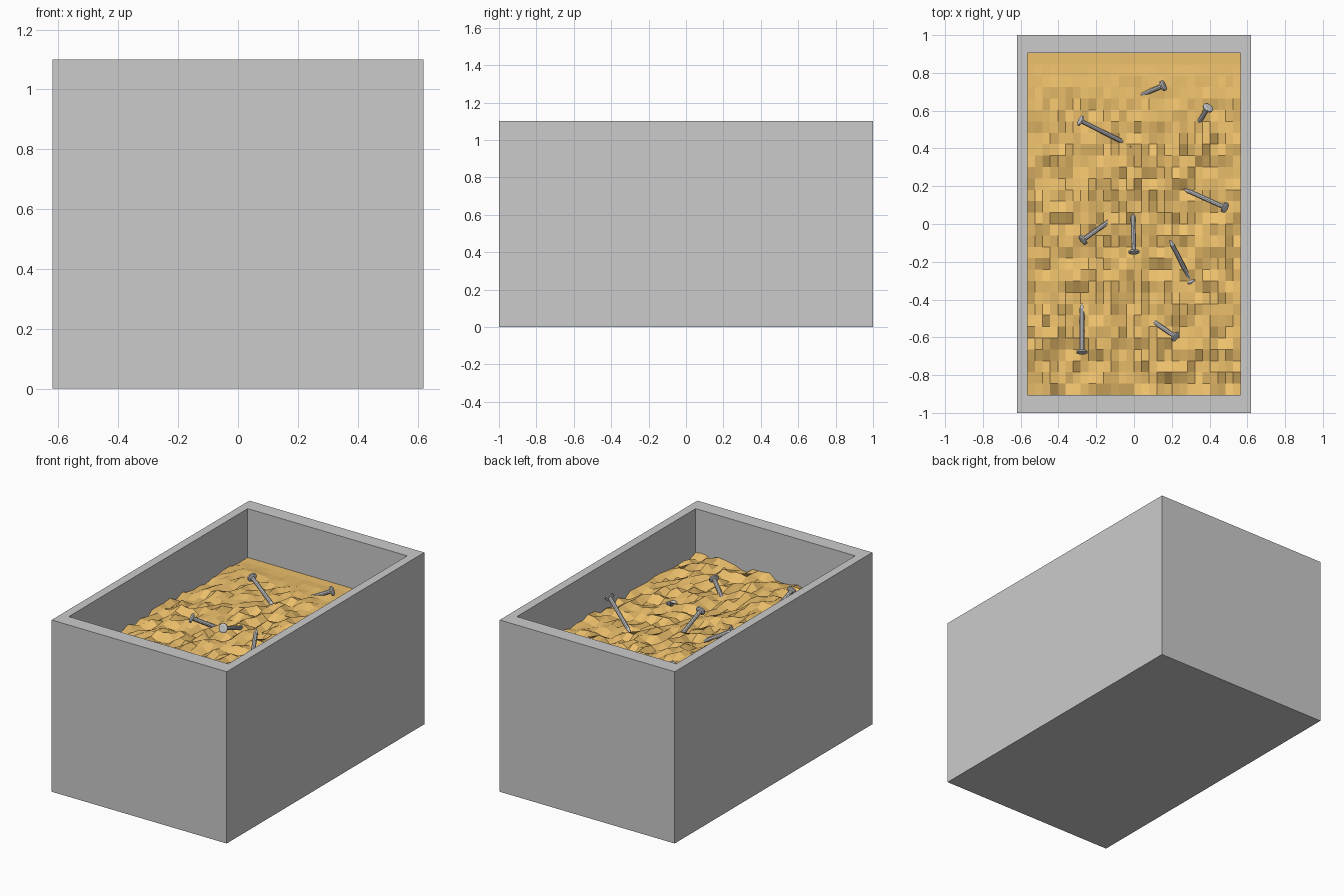
import bpy, bmesh, random
from mathutils import Vector, noise

if "Cube" in bpy.data.objects:
    bpy.data.objects.remove(bpy.data.objects["Cube"])

random.seed(4)


def make_object(name, bm, mat=None):
    bmesh.ops.recalc_face_normals(bm, faces=bm.faces)
    mesh = bpy.data.meshes.new(name)
    bm.to_mesh(mesh)
    bm.free()
    obj = bpy.data.objects.new(name, mesh)
    bpy.context.collection.objects.link(obj)
    if mat:
        mesh.materials.append(mat)
    return obj


# Open crate: cube with the top inset and pushed down to form walls and floor
X, Y, H = 0.62, 1.0, 1.1
IX, IY, FLOOR = 0.565, 0.905, 0.06
bm = bmesh.new()
rings = [[bm.verts.new((sx * x, sy * y, z)) for sx, sy in ((-1, -1), (1, -1), (1, 1), (-1, 1))]
         for x, y, z in ((X, Y, 0), (X, Y, H), (IX, IY, H), (IX, IY, FLOOR))]
for a, b in zip(rings, rings[1:]):
    for i in range(4):
        j = (i + 1) % 4
        bm.faces.new((a[i], a[j], b[j], b[i]))
bm.faces.new(rings[0])
bm.faces.new(rings[-1])
make_object("crate", bm)

# Rough filling: a grid with random heights that flattens towards the back
sawdust_mat = bpy.data.materials.new("sawdust_orange")
sawdust_mat.diffuse_color = (0.85, 0.53, 0.15, 1)
sawdust_mat.use_nodes = True
sawdust_mat.node_tree.nodes["Principled BSDF"].inputs["Base Color"].default_value = sawdust_mat.diffuse_color
bm = bmesh.new()
bmesh.ops.create_grid(bm, x_segments=28, y_segments=30, size=1)
for v in bm.verts:
    v.co.x *= IX
    v.co.y *= IY
    rough = min(1, max(0, (0.85 - v.co.y) / 0.35))
    swell = noise.noise(Vector((v.co.x * 4, v.co.y * 4, 0.3))) * 0.02
    v.co.z = 0.787 + rough * (0.023 + swell + random.uniform(-0.024, 0.024))
filling = make_object("filling", bm, sawdust_mat)
for p in filling.data.polygons:
    if p.normal.z < 0:
        p.flip()

# Nails: eight-sided lathe profile (radius, distance from head)
SIDES = 10


def nail(name, head, toward, length=0.28):
    head, toward = Vector(head), Vector(toward)
    turn = (toward - head).to_track_quat('Z', 'Y')
    bm = bmesh.new()
    profile = [(0.02, 0), (0.03, 0.004), (0.03, 0.012), (0.013, 0.018),
               (0.013, length - 0.03), (0.002, length)]
    bmesh.ops.create_circle(bm, segments=SIDES, radius=profile[0][0], cap_ends=True)
    edges = list(bm.edges)
    radius, depth = profile[0]
    for r, d in profile[1:]:
        out = bmesh.ops.extrude_edge_only(bm, edges=edges)["geom"]
        edges = [e for e in out if isinstance(e, bmesh.types.BMEdge)
                 and all(v in out for v in e.verts)]
        for v in {v for e in edges for v in e.verts}:
            v.co.x *= r / radius
            v.co.y *= r / radius
            v.co.z = d
        radius, depth = r, d
    bmesh.ops.contextual_create(bm, geom=edges)
    obj = make_object(name, bm)
    obj.location = head
    obj.rotation_mode = 'QUATERNION'
    obj.rotation_quaternion = turn
    return obj


# Head position, then the point where the shaft enters the filling
nails = [
    ((0.16, 0.735, 0.835), (0.055, 0.69, 0.785)),
    ((0.395, 0.62, 0.86), (0.35, 0.55, 0.80)),
    ((-0.29, 0.55, 0.875), (-0.11, 0.46, 0.815)),
    ((0.487, 0.085, 0.94), (0.287, 0.175, 0.815)),
    ((-0.275, -0.088, 0.86), (-0.18, -0.02, 0.81)),
    ((0.0, -0.155, 0.89), (-0.005, 0.02, 0.825)),
    ((-0.275, -0.685, 0.89), (-0.275, -0.475, 0.815)),
    ((0.225, -0.6, 0.865), (0.13, -0.535, 0.81)),
]
for i, (head, entry) in enumerate(nails):
    nail(f"nail_{i + 1}", head, entry)

# Two upside-down nails with the head buried and the point sticking out
for i, (tip, entry) in enumerate([((0.19, -0.085, 0.91), (0.285, -0.27, 0.80)),
                                  ((-0.02, 0.41, 0.83), (0.02, 0.40, 0.79))]):
    tip, entry = Vector(tip), Vector(entry)
    buried = tip + (entry - tip).normalized() * 0.28
    nail(f"upturned_nail_{i + 1}", buried, tip)
